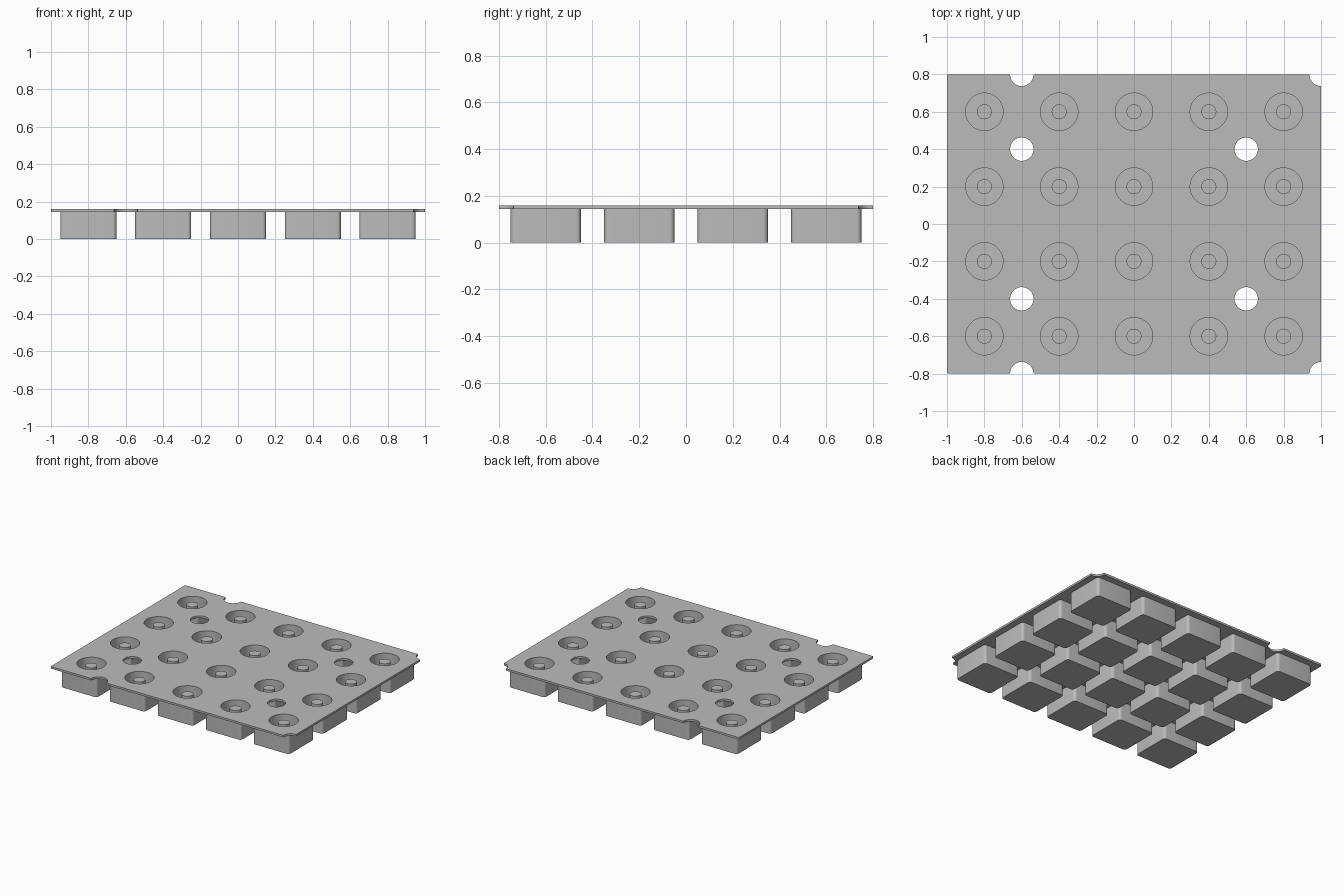
import bpy
import bmesh
import math
from mathutils import Matrix, Vector

if "Cube" in bpy.data.objects:
    bpy.data.objects.remove(bpy.data.objects["Cube"], do_unlink=True)

TOP, SEAM, FLOOR = 0.16, 0.145, 0.02     # plate top, plate underside, pit floor
PITCH = 0.4

grey = bpy.data.materials.new("plain grey")
grey.use_nodes = True
grey.diffuse_color = (0.5, 0.5, 0.5, 1)
grey.node_tree.nodes["Principled BSDF"].inputs["Base Color"].default_value = (0.5, 0.5, 0.5, 1)


def make_object(name, bm):
    bmesh.ops.recalc_face_normals(bm, faces=bm.faces)
    mesh = bpy.data.meshes.new(name)
    bm.to_mesh(mesh)
    bm.free()
    mesh.materials.append(grey)
    obj = bpy.data.objects.new(name, mesh)
    bpy.context.collection.objects.link(obj)
    return obj


def rounded_box(name, width, depth, z0, z1, radius):
    """Box centred on x and y with rounded vertical edges."""
    bm = bmesh.new()
    bmesh.ops.create_cube(bm, size=1)
    bmesh.ops.scale(bm, vec=(width, depth, z1 - z0), verts=bm.verts)
    bmesh.ops.translate(bm, vec=(0, 0, (z0 + z1) / 2), verts=bm.verts)
    upright = [e for e in bm.edges
               if abs(e.verts[0].co.z - e.verts[1].co.z) > (z1 - z0) / 2]
    bmesh.ops.bevel(bm, geom=upright, offset=radius, segments=6,
                    profile=0.5, affect='EDGES')
    return make_object(name, bm)


def activate(obj):
    bpy.ops.object.select_all(action='DESELECT')
    obj.select_set(True)
    bpy.context.view_layer.objects.active = obj


def cut(obj, cutter):
    cutter.hide_render = True
    mod = obj.modifiers.new("cut", 'BOOLEAN')
    mod.operation = 'DIFFERENCE'
    mod.solver = 'EXACT'
    mod.object = cutter
    activate(obj)
    bpy.ops.object.modifier_apply(modifier=mod.name)
    bpy.data.objects.remove(cutter, do_unlink=True)
    bpy.ops.object.shade_smooth_by_angle(angle=math.radians(30))


# Top plate with pit openings, peg holes and edge notches
plate = rounded_box("top_plate", 2, 1.6, SEAM, TOP, 0.01)
columns = [(i - 2) * PITCH for i in range(5)]
rows = [(j - 1.5) * PITCH for j in range(4)]
openings = [(x, y, 0.1) for x in columns for y in rows]
for side in (-1, 1):
    openings += [(x, side * PITCH, 0.0625) for x in (-0.6, 0.6)]
    openings += [(x, side * 0.8, 0.0625) for x in (-0.6, 1)]
bm = bmesh.new()
for x, y, radius in openings:
    bmesh.ops.create_cone(bm, cap_ends=True, segments=48, radius1=radius,
                          radius2=radius, depth=0.2,
                          matrix=Matrix.Translation((x, y, TOP)))
cut(plate, make_object("opening_cutter", bm))

# One square cup with a ring-shaped pit that leaves a central post
cup = rounded_box("cups", 0.3, 0.3, 0, SEAM, 0.02)
bm = bmesh.new()
corners = [(0.04, FLOOR), (0.1, FLOOR), (0.1, 0.2), (0.04, 0.2)]
verts = [bm.verts.new((r, 0, z)) for r, z in corners]
edges = [bm.edges.new((verts[i], verts[(i + 1) % 4])) for i in range(4)]
bmesh.ops.spin(bm, geom=verts + edges, cent=(0, 0, 0), axis=(0, 0, 1),
               angle=math.tau, steps=48)
bmesh.ops.remove_doubles(bm, verts=bm.verts, dist=0.0001)
cut(cup, make_object("pit_cutter", bm))

# Repeat the cup over the grid
cup.location = Vector((columns[0], rows[0], 0))
for label, count, step in (("columns", 5, (PITCH, 0, 0)), ("rows", 4, (0, PITCH, 0))):
    array = cup.modifiers.new(label, 'ARRAY')
    array.count = count
    array.use_relative_offset = False
    array.use_constant_offset = True
    array.constant_offset_displace = step
